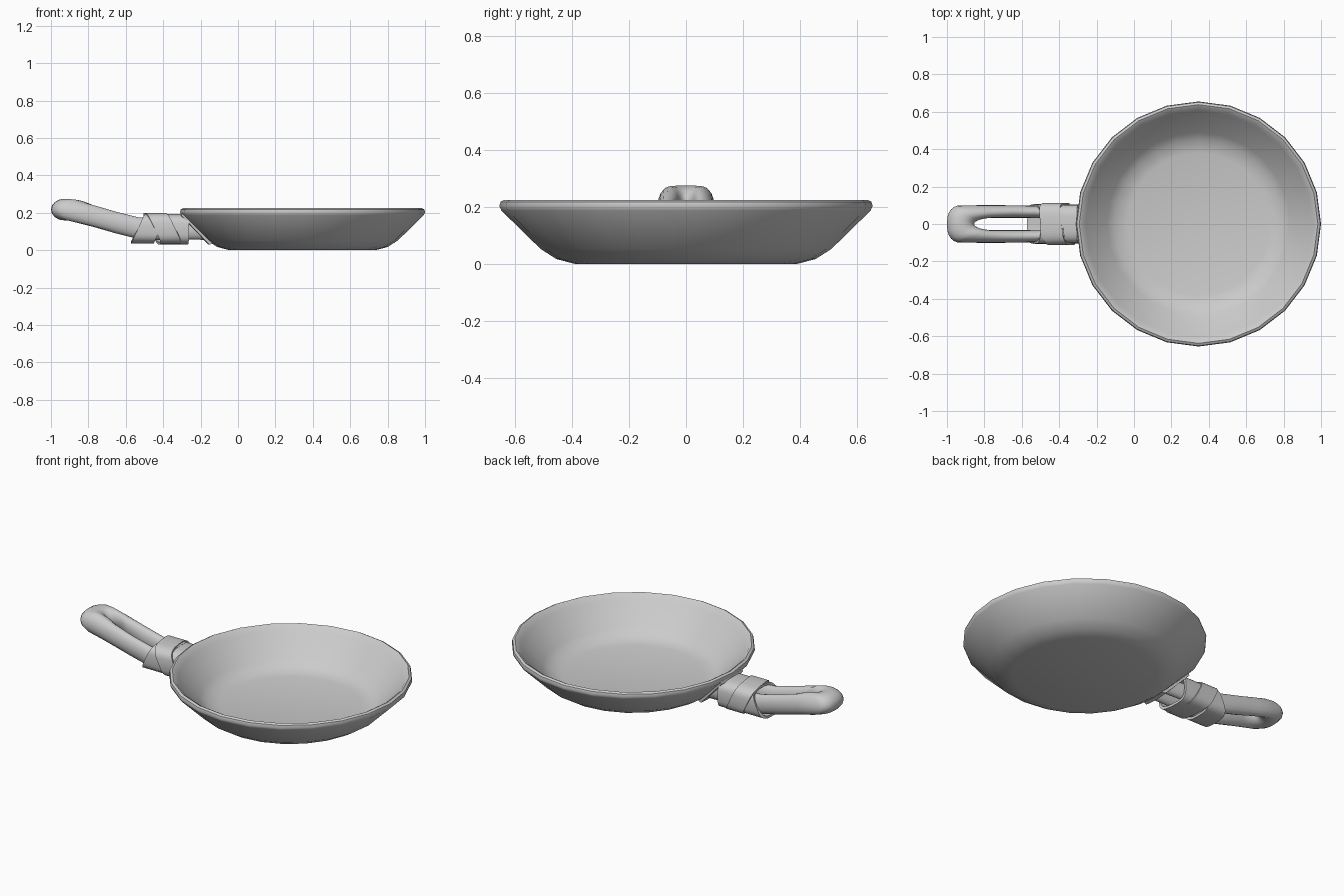
import bpy, bmesh
from math import sin, cos, pi, radians, copysign

if "Cube" in bpy.data.objects:
    bpy.data.objects.remove(bpy.data.objects["Cube"])

CX = 0.345  # pan axis


def finish(name, verts, faces, angle=40):
    mesh = bpy.data.meshes.new(name)
    bm = bmesh.new()
    vs = [bm.verts.new(v) for v in verts]
    for f in faces:
        bm.faces.new([vs[i] for i in f])
    bmesh.ops.remove_doubles(bm, verts=bm.verts, dist=1e-5)
    bmesh.ops.recalc_face_normals(bm, faces=bm.faces)
    bm.to_mesh(mesh)
    bm.free()
    ob = bpy.data.objects.new(name, mesh)
    bpy.context.collection.objects.link(ob)
    bpy.ops.object.select_all(action='DESELECT')
    ob.select_set(True)
    bpy.context.view_layer.objects.active = ob
    bpy.ops.object.shade_smooth_by_angle(angle=radians(angle))
    return ob


def skin(name, rings, loop=False, caps=False, closed_section=True, angle=40):
    """Join equal-length rings of points into a surface."""
    n, m = len(rings[0]), len(rings)
    verts = [p for r in rings for p in r]
    faces = []
    for i in range(m if loop else m - 1):
        a, b = i * n, (i + 1) % m * n
        for j in range(n if closed_section else n - 1):
            k = (j + 1) % n
            faces.append((a + j, a + k, b + k, b + j))
    if caps:
        faces += [tuple(range(n)), tuple(range((m - 1) * n, m * n))]
    return finish(name, verts, faces, angle)


def spow(v, e):
    return copysign(abs(v) ** e, v)


# Pan: lathed profile with rolled rim, 24 sides
profile = [(0, 0), (0.39, 0), (0.455, 0.017), (0.51, 0.052), (0.648, 0.187),
           (0.655, 0.203), (0.651, 0.218), (0.638, 0.225), (0.625, 0.218),
           (0.605, 0.195), (0.49, 0.078), (0.45, 0.046), (0.38, 0.03), (0, 0.03)]
rings = [[(CX + r * cos(2 * pi * i / 24), r * sin(2 * pi * i / 24), z) for r, z in profile]
         for i in range(24)]
skin("pan", rings, loop=True, closed_section=False)

# Mounting plate hugging the pan wall
plate = [(0.485, 0.035), (0.505, 0.03), (0.655, 0.185), (0.65, 0.2), (0.63, 0.19)]
rings = [[(CX + r * cos(radians(a)), r * sin(radians(a)), z) for r, z in plate]
         for a in (171, 174, 177, 180, 183, 186, 189)]
skin("mounting_plate", rings, caps=True)


# Looped handle: tube running between an inner and an outer outline
def centre_z(x):
    if x > -0.55:
        return 0.118 - 0.04 * (x + 0.55)
    if x > -0.88:
        return 0.118 - 0.29 * (x + 0.55)
    return 0.2137 - 0.07 * (x + 0.88)


arm = [(-0.22, 0.02, 0.07), (-0.30, 0.022, 0.075), (-0.42, 0.028, 0.09),
       (-0.53, 0.032, 0.098), (-0.65, 0.033, 0.1)]
pairs = [((x, i), (x, o)) for x, i, o in arm]
for k in range(13):
    t = pi * k / 12
    pairs.append(((-0.75 - 0.105 * sin(t), 0.033 * cos(t)),
                  (-0.92 - 0.08 * spow(sin(t), 0.9) if 0 < k < 12 else -0.80,
                   0.101 * spow(cos(t), 0.75) if k != 6 else 0)))
pairs += [((x, -i), (x, -o)) for x, i, o in reversed(arm)]
rings = []
for q, ((ix, iy), (ox, oy)) in enumerate(pairs):
    mx, my = (ix + ox) / 2, (iy + oy) / 2
    ring = []
    for j in range(16):
        c, s = cos(2 * pi * j / 16), sin(2 * pi * j / 16)
        x = mx + (ox - ix) / 2 * c
        z = centre_z(mx) + (0.05 if mx > -0.35 else 0.058) * s
        if q in (0, len(pairs) - 1):      # ends sink into the sloping wall
            x = CX - 0.46 - z + 0.015
        ring.append((x, my + (oy - iy) / 2 * c, z))
    rings.append(ring)
skin("handle_loop", rings, caps=True, angle=60)


# Wrapped straps: hollow rounded bands, slanted
def strap(name, x, width, ry, rz, lean, skew, z0=0.115, thick=0.014):
    rings = []
    for i in range(32):
        t = 2 * pi * i / 32
        c, s = spow(cos(t), 0.6), spow(sin(t), 0.6)
        ring = []
        for w, d in ((-1, 0), (1, 0), (1, thick), (-1, thick)):
            ring.append((x + w * width / 2 + lean * s + skew * c,
                         (ry - d) * c, z0 + (rz - d) * s))
        rings.append(ring)
    skin(name, rings, loop=True)


strap("strap_outer", -0.475, 0.12, 0.106, 0.08, 0.036, 0.0)
strap("strap_cross", -0.405, 0.11, 0.113, 0.085, -0.04, -0.015)
strap("strap_inner", -0.325, 0.11, 0.103, 0.082, 0.0, -0.008, z0=0.112)
